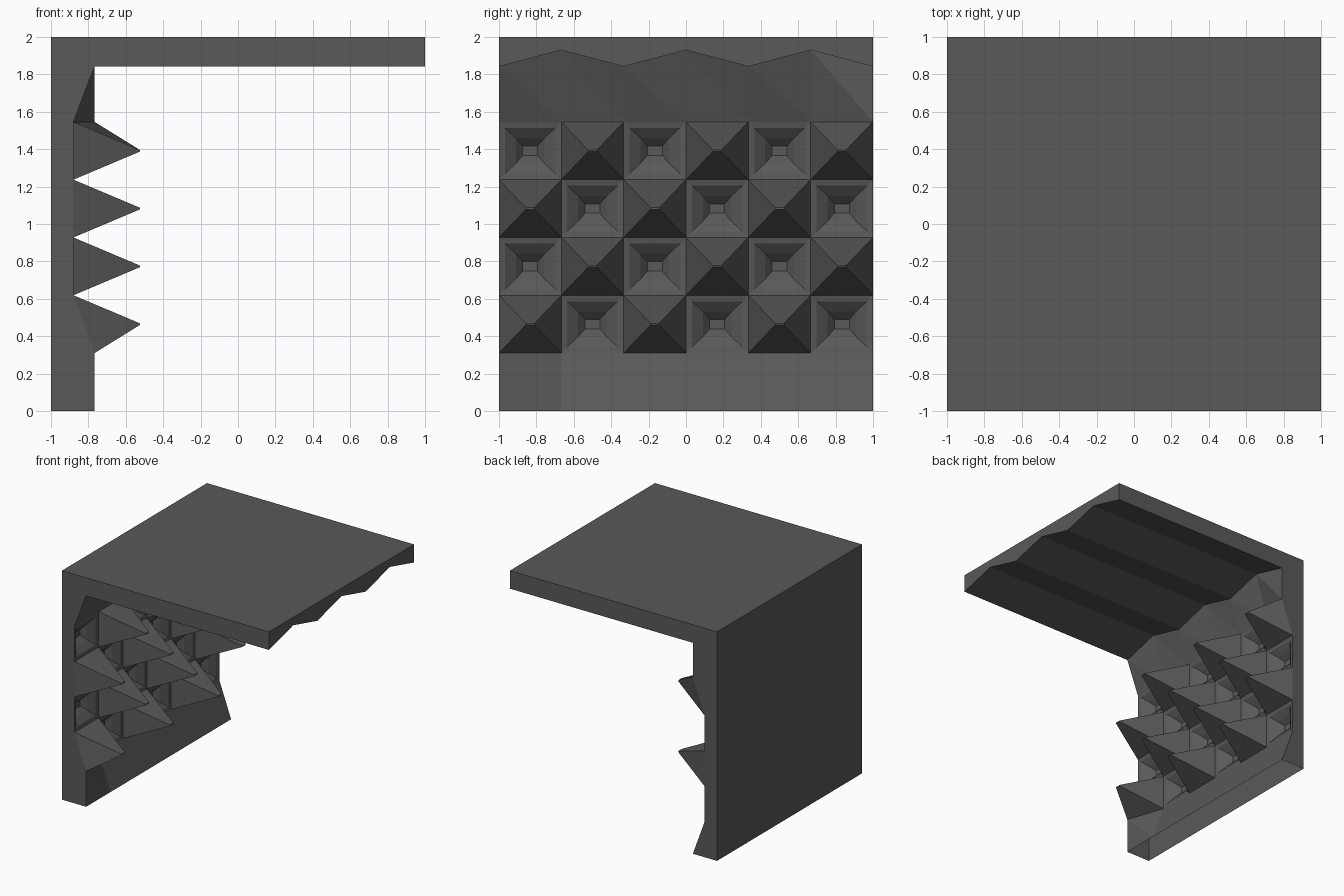
import bpy, bmesh

if "Cube" in bpy.data.objects:
    bpy.data.objects.remove(bpy.data.objects["Cube"])

N = 6                        # cells along y and z
FACE, RIM = -0.88, -0.767    # recessed wall surface, rim and canopy joint
LOW, HIGH = 1.842, 1.93      # canopy underside valleys and ridges
ys = [-1 + 2 * i / N for i in range(N + 1)]
zs = [0] + [0.31 + 0.309 * j for j in range(N - 1)]
tops = [HIGH if i % 2 else LOW for i in range(N + 1)]

# Rings of each cell: (y scale, z scale, x)
SPIKE = [(0.14, 0.03, -0.525)]
PIT = [(0.81, 0.79, -0.886), (0.46, 0.44, -0.927), (0.24, 0.16, -0.97)]

charcoal = bpy.data.materials.new("charcoal")
charcoal.diffuse_color = (0.1, 0.1, 0.1, 1)
charcoal.use_nodes = True
charcoal.node_tree.nodes["Principled BSDF"].inputs["Base Color"].default_value = charcoal.diffuse_color


def finish(bm, name):
    bmesh.ops.recalc_face_normals(bm, faces=bm.faces)
    mesh = bpy.data.meshes.new(name)
    bm.to_mesh(mesh)
    bm.free()
    mesh.materials.append(charcoal)
    obj = bpy.data.objects.new(name, mesh)
    bpy.context.collection.objects.link(obj)
    return obj


def nested_cell(bm, corners, rings):
    """Step a grid cell inward through scaled rings, then cap it."""
    cy = sum(v.co.y for v in corners) / 4
    cz = sum(v.co.z for v in corners) / 4
    last = corners
    for sy, sz, x in rings:
        ring = [bm.verts.new((x, cy + (v.co.y - cy) * sy, cz + (v.co.z - cz) * sz))
                for v in corners]
        for k in range(4):
            m = (k + 1) % 4
            bm.faces.new((last[k], last[m], ring[m], ring[k]))
        last = ring
    bm.faces.new(last)


# Wall: slab with a checkerboard of spikes and pits
bm = bmesh.new()


def grid_x(i, j):
    rim = j in (0, N) or (i, j) in ((0, 1), (N, N - 1))
    return RIM if rim else FACE


grid = [[bm.verts.new((grid_x(i, j), ys[i], tops[i] if j == N else zs[j]))
         for j in range(N + 1)] for i in range(N + 1)]
for i in range(N):
    for j in range(N):
        a, b, c, d = grid[i][j], grid[i + 1][j], grid[i + 1][j + 1], grid[i][j + 1]
        if j in (0, N - 1):                     # plain sloping strips
            bm.faces.new((a, b, d))
            bm.faces.new((b, c, d))
        else:
            nested_cell(bm, [a, b, c, d], SPIKE if (i + j) % 2 else PIT)

# Wall: back, sides and top, with the underside left open
back = {(y, z): bm.verts.new((-1, y, z)) for y in (-1, 1) for z in (0, 2)}
crown = {y: bm.verts.new((RIM, y, 2)) for y in (-1, 1)}
bm.faces.new((back[-1, 0], back[-1, 2], back[1, 2], back[1, 0]))
bm.faces.new((back[-1, 2], back[1, 2], crown[1], crown[-1]))
for y, col in ((-1, grid[0]), (1, grid[N])):
    bm.faces.new([back[y, 0], back[y, 2], crown[y]] + col[::-1])
finish(bm, "spiked_wall")

# Canopy: zigzag-bottomed profile run forward from the wall
bm = bmesh.new()
profile = list(zip(ys, tops)) + [(1, 2), (-1, 2)]
near, far = ([bm.verts.new((x, y, z)) for y, z in profile] for x in (RIM, 1))
for k in range(len(profile)):
    m = (k + 1) % len(profile)
    bm.faces.new((near[k], near[m], far[m], far[k]))
bm.faces.new(far)
finish(bm, "ridged_canopy")
